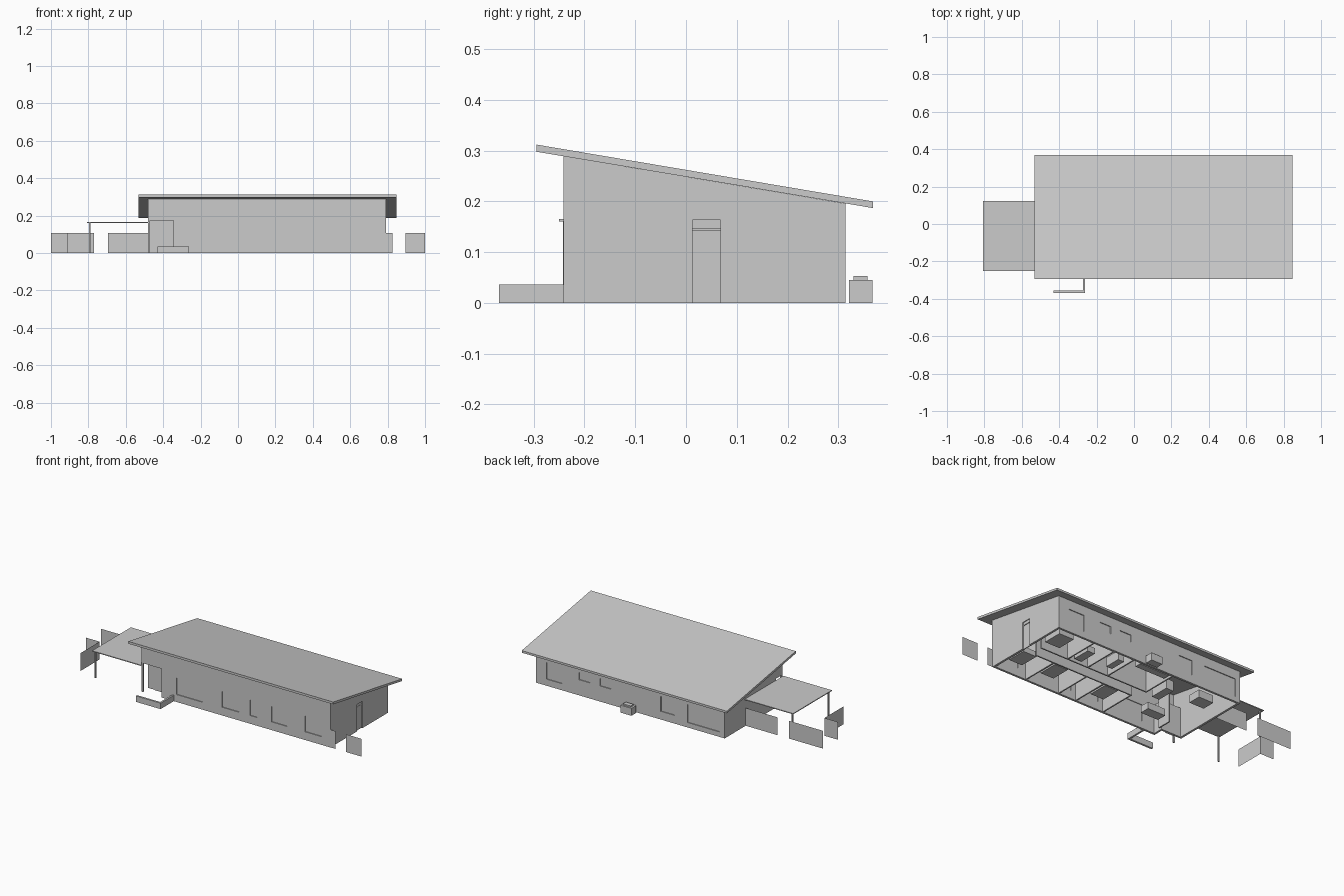
import bpy, bmesh
from mathutils import Vector

if "Cube" in bpy.data.objects:
    bpy.data.objects.remove(bpy.data.objects["Cube"])


def mesh_object(name, verts, faces):
    me = bpy.data.meshes.new(name)
    me.from_pydata(verts, [], faces)
    bm = bmesh.new()
    bm.from_mesh(me)
    if len(faces) > 1:
        bmesh.ops.recalc_face_normals(bm, faces=bm.faces)
    bm.to_mesh(me)
    bm.free()
    ob = bpy.data.objects.new(name, me)
    bpy.context.collection.objects.link(ob)
    return ob


def prism(name, profile, x0, x1):
    """Extrude a (y, z) outline along x."""
    n = len(profile)
    verts = [(x, y, z) for x in (x0, x1) for y, z in profile]
    faces = [list(range(n)), list(range(n, 2 * n))]
    faces += [[i, (i + 1) % n, n + (i + 1) % n, n + i] for i in range(n)]
    return mesh_object(name, verts, faces)


def box(name, x0, x1, y0, y1, z0, z1):
    return prism(name, [(y0, z0), (y1, z0), (y1, z1), (y0, z1)], x0, x1)


def under_roof(y):
    return 0.289 - (y + 0.241) * 0.168


def wall(name, x0, x1, y0, y1):
    """Wall whose top follows the roof slope."""
    return prism(name, [(y0, 0), (y1, 0), (y1, under_roof(y1)), (y0, under_roof(y0))], x0, x1)


def cut(target, cutter):
    mod = target.modifiers.new("opening", 'BOOLEAN')
    mod.operation = 'DIFFERENCE'
    mod.solver = 'EXACT'
    mod.object = cutter
    bpy.context.view_layer.objects.active = target
    bpy.ops.object.modifier_apply(modifier=mod.name)
    bpy.data.objects.remove(cutter)


XL, XR, YF, YB, T = -0.48, 0.79, -0.241, 0.314, 0.013

# Outer walls, one per side
front = wall("front_wall", XL, XR, YF, YF + T)
back = wall("back_wall", XL, XR, YB - T, YB)
left = wall("left_wall", XL, XL + T, YF + T, YB - T)
right = wall("right_wall", XR - T, XR, YF + T, YB - T)

# Mono-pitch roof
prism("roof", [(-0.295, 0.298), (0.368, 0.187), (0.368, 0.2), (-0.295, 0.312)], -0.532, 0.847)

# Windows: opening plus recessed pane (x0, x1, z0, z1)
front_windows = [(-0.246, -0.07, 0.045, 0.145), (0.062, 0.177, 0.05, 0.145),
                 (0.25, 0.297, 0.05, 0.145), (0.395, 0.5, 0.05, 0.145), (0.62, 0.73, 0.05, 0.145)]
back_windows = [(0.614, 0.72, 0.04, 0.14), (0.426, 0.5, 0.095, 0.14), (0.285, 0.36, 0.095, 0.14),
                (-0.144, -0.05, 0.05, 0.14), (-0.446, -0.23, 0.03, 0.14)]
for host, y, inward, rows in ((front, YF, 1, front_windows), (back, YB, -1, back_windows)):
    for x0, x1, z0, z1 in rows:
        cut(host, box("cutter", x0, x1, y - 0.02, y + 0.02, z0, z1))
        ys = sorted((y + inward * 0.005, y + inward * 0.009))
        box("window_pane", x0, x1, ys[0], ys[1], z0, z1)

# Side door with transom
cut(right, box("cutter", XR - 0.03, XR + 0.02, 0.013, 0.068, -0.01, 0.163))
box("side_door", XR - 0.012, XR - 0.007, 0.013, 0.068, 0, 0.143)
box("side_transom", XR - 0.01, XR - 0.005, 0.013, 0.068, 0.146, 0.163)

# Corner entry porch
for host in (front, left):
    cut(host, box("cutter", XL - 0.02, -0.345, YF - 0.02, -0.18, -0.01, 0.175))
box("porch_back_wall", XL + T, -0.345, -0.18, -0.168, 0, 0.175)
box("porch_side_wall", -0.345, -0.333, YF + T, -0.168, 0, 0.175)
box("porch_ceiling", XL + T, -0.345, YF + T, -0.168, 0.175, 0.18)
box("porch_post", XL, XL + 0.01, YF, YF + 0.01, 0, 0.175)
box("front_door", -0.43, -0.372, -0.184, -0.18, 0, 0.145)

# Interior partitions: hallway walls and room dividers
wall("hall_front_wall", 0.02, 0.69, 0.0, 0.008)
wall("hall_back_wall", -0.02, 0.72, 0.078, 0.086)
for x in (0.02, 0.21, 0.33, 0.56):
    wall("front_divider", x, x + 0.008, YF + T, 0.0)
for x in (-0.02, 0.25, 0.39, 0.53):
    wall("back_divider", x, x + 0.008, 0.086, YB - T)
wall("entry_divider", -0.32, -0.312, -0.168, -0.08)

# Simple furniture blocks (centre x, centre y, width, depth, height)
furniture = [("bed", 0.69, 0.2, 0.1, 0.12, 0.035), ("bed", 0.72, -0.07, 0.09, 0.12, 0.035),
             ("bed", 0.5, -0.07, 0.09, 0.12, 0.035), ("bed", 0.15, -0.07, 0.09, 0.12, 0.035),
             ("bathtub", 0.48, 0.16, 0.05, 0.11, 0.04), ("vanity", 0.3, 0.2, 0.04, 0.1, 0.06),
             ("kitchen_counter", 0.1, 0.27, 0.2, 0.04, 0.065),
             ("kitchen_island", -0.1, 0.12, 0.05, 0.12, 0.065),
             ("sofa", -0.2, -0.08, 0.12, 0.06, 0.045), ("dining_table", -0.32, 0.18, 0.1, 0.08, 0.05)]
for name, x, y, w, d, h in furniture:
    box(name, x - w / 2, x + w / 2, y - d / 2, y + d / 2, 0.004, h)

# Carport canopy and posts
box("carport_canopy", -0.806, XL, -0.25, 0.122, 0.16, 0.165)
for y in (-0.238, 0.108):
    box("carport_post", -0.796, -0.788, y - 0.004, y + 0.004, 0, 0.16)

# Low planter wall in front
box("planter_side", -0.274, -0.263, -0.368, YF, 0, 0.036)
box("planter_front", -0.43, -0.274, -0.368, -0.356, 0, 0.036)

# Outdoor air unit
box("air_unit", 0.11, 0.185, 0.321, 0.367, 0, 0.045)
box("air_unit_cap", 0.122, 0.173, 0.33, 0.358, 0.045, 0.053)

# Thin fence panels (start x, y, end x, y)
fences = [(-1, 0.112, -0.77, 0.112), (-0.695, 0.112, XL, 0.112), (-1, -0.03, -0.91, -0.03),
          (-0.91, -0.212, -0.91, -0.03), (XR, -0.24, 0.825, -0.24), (0.895, -0.24, 1, -0.24)]
for x0, y0, x1, y1 in fences:
    mesh_object("fence_panel", [(x0, y0, 0), (x1, y1, 0), (x1, y1, 0.108), (x0, y0, 0.108)], [[0, 1, 2, 3]])
